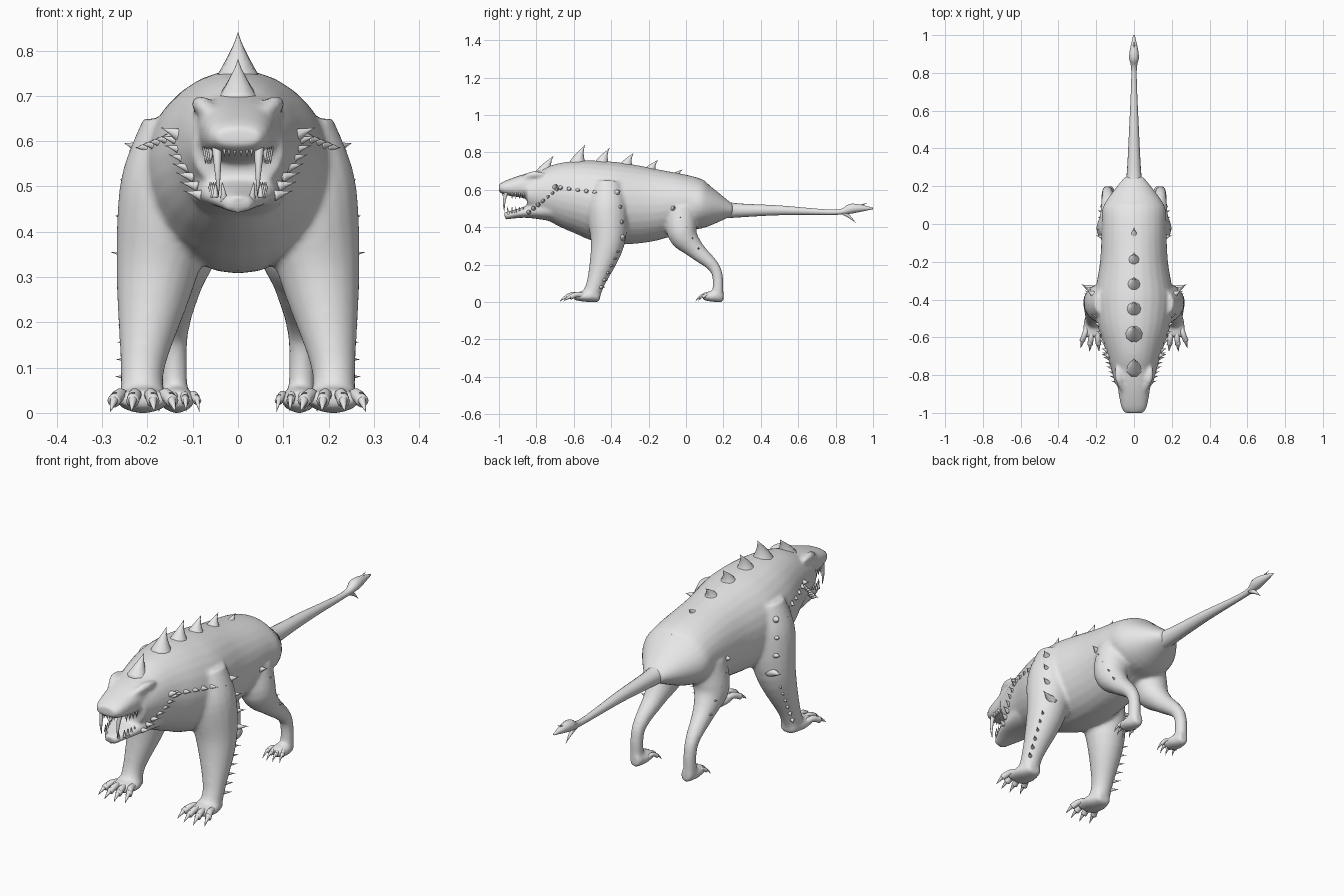
import bpy, bmesh, math
from mathutils import Vector

default_cube = bpy.data.objects.get("Cube")
if default_cube:
    bpy.data.objects.remove(default_cube, do_unlink=True)

colour = (.8, .8, .8, 1)
grey = bpy.data.materials.new("plain_grey")
grey.use_nodes = True
grey.diffuse_color = colour
grey.node_tree.nodes["Principled BSDF"].inputs["Base Color"].default_value = colour

ACROSS, ALONG, UP = Vector((1, 0, 0)), Vector((0, 1, 0)), Vector((0, 0, 1))


def smooth_rows(rows, steps):
    """Spline through rows of x, y, z, half width, half height."""
    result = []
    last = len(rows) - 1
    for i in range(last):
        before, start, end, after = rows[max(i - 1, 0)], rows[i], rows[i + 1], rows[min(i + 2, last)]
        for k in range(steps):
            t = k / steps
            row = []
            for p, a, b, n in zip(before, start, end, after):
                leave, arrive = (b - p) / 2, (n - a) / 2
                ease = t * t * (3 - 2 * t)
                row.append(a + (b - a) * ease + leave * t * (1 - t) ** 2 - arrive * t * t * (1 - t))
            result.append(row)
    return result + [rows[last]]


def tube(bm, rows, sides=20, steps=5, side=ACROSS, squareness=1):
    """Closed loft of elliptical rings standing square to their path."""
    rows = smooth_rows(rows, steps)
    centres = [Vector(row[:3]) for row in rows]
    rings = []
    for i, (centre, row) in enumerate(zip(centres, rows)):
        tangent = centres[min(i + 1, len(rows) - 1)] - centres[max(i - 1, 0)]
        height = tangent.cross(side).normalized()
        width = height.cross(tangent).normalized()
        ring = []
        for k in range(sides):
            angle = math.tau * k / sides
            c, s = [math.copysign(abs(v) ** squareness, v) for v in (math.cos(angle), math.sin(angle))]
            ring.append(bm.verts.new(centre + width * c * row[3] + height * s * row[4]))
        rings.append(ring)
    for near, far in zip(rings, rings[1:]):
        for k in range(sides):
            bm.faces.new((near[k - 1], near[k], far[k], far[k - 1]))
    bm.faces.new(rings[0])
    bm.faces.new(rings[-1])


def spike(bm, base, tip, radius, bend=0, side=ACROSS, flare=1.2):
    """Cone with a flared foot, bowed forward by bend."""
    base, tip = Vector(base), Vector(tip)
    middle = (base + tip) / 2 - ALONG * bend
    rows = []
    for k in range(7):
        t = k / 6
        point = base.lerp(middle, t).lerp(middle.lerp(tip, t), t)
        size = max(radius * (1 - t) ** flare, .0006)
        rows.append((*point, size, size))
    tube(bm, rows, sides=10, steps=1, side=side)


def spike_row(bm, start, end, count, reach, radius, side=ALONG):
    """Evenly spaced spikes between two points, all pointing along reach."""
    for k in range(count):
        base = Vector(start).lerp(Vector(end), k / (count - 1))
        spike(bm, base, base + Vector(reach), radius, side=side)


def finish(bm, name, mirrored=False):
    bmesh.ops.recalc_face_normals(bm, faces=bm.faces)
    for face in bm.faces:
        face.smooth = True
    mesh = bpy.data.meshes.new(name)
    bm.to_mesh(mesh)
    bm.free()
    mesh.materials.append(grey)
    part = bpy.data.objects.new(name, mesh)
    bpy.context.collection.objects.link(part)
    if mirrored:
        part.modifiers.new("mirror", "MIRROR").use_mirror_merge = False
    return part


# Trunk, head and jaw: y, z, half width, half height
trunk = [(-.85, .58, .1, .09), (-.7, .58, .14, .16), (-.55, .56, .19, .2), (-.4, .53, .21, .22),
         (-.2, .52, .18, .2), (0, .53, .17, .15), (.1, .51, .16, .12), (.25, .49, .05, .03)]
head = [(-1, .61, .05, .02), (-.96, .61, .07, .04), (-.84, .62, .09, .07), (-.7, .62, .11, .1)]
jaw = [(-.97, .46, .03, .02), (-.86, .48, .08, .03), (-.72, .5, .11, .07)]
# Limbs and brow: x, y, z, radius
front_leg = [(.13, -.42, .64, .08), (.15, -.42, .5, .11), (.18, -.42, .31, .09),
             (.21, -.48, .11, .05), (.21, -.51, .03, .05)]
hind_leg = [(.1, -.02, .5, .08), (.12, -.02, .37, .08), (.13, .05, .28, .05),
            (.14, .16, .17, .03), (.14, .17, .03, .03)]
brow = [(.05, -.9, .65, .01), (.08, -.82, .68, .02), (.09, -.76, .68, .01)]


def paw(bm, x, heel, toe, half):
    tube(bm, [(x, heel, .03, half * .6, .03), (x, (heel + toe) / 2, .03, half, .03),
              (x, toe, .03, half * .9, .02)])


# Body blended into one skin
bm = bmesh.new()
for rows, squareness in ((trunk, 1), (head, .8), (jaw, .9)):
    tube(bm, [(0, *row) for row in rows], sides=28, squareness=squareness)
for sign in (1, -1):
    for rows in (front_leg, hind_leg, brow):
        tube(bm, [(sign * x, y, z, r, r) for x, y, z, r in rows])
    paw(bm, sign * .21, -.46, -.6, .06)
    paw(bm, sign * .135, .2, .09, .04)
body = finish(bm, "body_with_legs")
blend = body.modifiers.new("blend", "REMESH")
blend.mode = "VOXEL"
blend.voxel_size = .009
blend.use_smooth_shade = True
soften = body.modifiers.new("soften", "SMOOTH")
soften.iterations = 7

# Tail with pronged tip: y, z, radius
tail = [(.16, .5, .06), (.25, .49, .04), (.5, .49, .026), (.8, .48, .014), (.89, .5, .026), (1, .5, .004)]
bm = bmesh.new()
tube(bm, [(0, y, z, r, r) for y, z, r in tail], sides=16)
spike(bm, (0, .84, .48), (0, .91, .42), .015, bend=-.01)
spike(bm, (0, .92, .51), (0, .97, .53), .01)
finish(bm, "tail")

# Spines shrinking down the back
bm = bmesh.new()
for i in range(6):
    y = -.58 + .13 * i
    z = .74 - .12 * (i / 5) ** 2.5
    spike(bm, (0, y, z - .01), (0, y + .04, z + .1 - .016 * i), .055 - .005 * i, bend=.015)
finish(bm, "back_spines")

bm = bmesh.new()
spike(bm, (0, -.76, .68), (0, -.71, .78), .055, bend=.015)
finish(bm, "forehead_horn")

# Rows of spikes on the sides
bm = bmesh.new()
spike_row(bm, (.08, -.84, .48), (.13, -.69, .6), 7, (.04, .01, .01), .013)
spike(bm, (.12, -.7, .61), (.17, -.69, .63), .02, side=ALONG)
finish(bm, "cheek_spikes", mirrored=True)

bm = bmesh.new()
spike_row(bm, (.14, -.67, .61), (.21, -.44, .58), 6, (.03, .01, 0), .014)
spike_row(bm, (.23, -.38, .27), (.24, -.46, .08), 6, (.03, .03, 0), .011, side=UP)
for i in range(4):
    base = Vector((.2, -.38 + .01 * i, .58 - .08 * i))
    spike(bm, base, base + Vector((.05 + .01 * i, .03, .015)), .027, side=ALONG)
finish(bm, "front_leg_spikes", mirrored=True)

bm = bmesh.new()
spike_row(bm, (.16, -.07, .5), (.15, .06, .28), 5, (.04, .01, .01), .017)
finish(bm, "hind_leg_spikes", mirrored=True)


# Four fanned toes with claws on each paw
def toes_and_claws(name, x, tip, half, length):
    toes, claws = bmesh.new(), bmesh.new()
    thick = half * .2
    for fan in (-1, -.35, .35, 1):
        y = tip + length * abs(fan) / 4
        knuckles = [(x + fan * half * spread, y + length * back, z, thick, thick)
                    for spread, back, z in ((.5, 1, .03), (.7, .6, .04), (.9, .3, .025))]
        tube(toes, knuckles, sides=10, steps=4)
        spike(claws, (x + fan * half * .85, y + length * .4, .035), (x + fan * half, y, .003),
              thick * .8, bend=.01, flare=.9)
    finish(toes, name + "_toes", mirrored=True)
    finish(claws, name + "_claws", mirrored=True)


toes_and_claws("front", .21, -.685, .072, .12)
toes_and_claws("hind", .13, .045, .045, .08)

# Long fangs, small front teeth and side teeth
bm = bmesh.new()
spike(bm, (.047, -.955, .6), (.043, -.97, .48), .012, bend=.018, flare=.7)
spike(bm, (.03, -.945, .465), (.035, -.955, .51), .009, bend=.006, flare=.8)
for x in (.007, .02, .03):
    spike(bm, (x, -.98, .6), (x, -.98, .566), .007, flare=.8)
for i in range(4):
    y = -.93 + .02 * i
    x = .06 + .004 * i
    spike(bm, (x, y, .59), (x, y, .55), .007, flare=.8)
    spike(bm, (x - .01, y, .475), (x - .01, y, .51), .007, flare=.8)
finish(bm, "teeth", mirrored=True)
